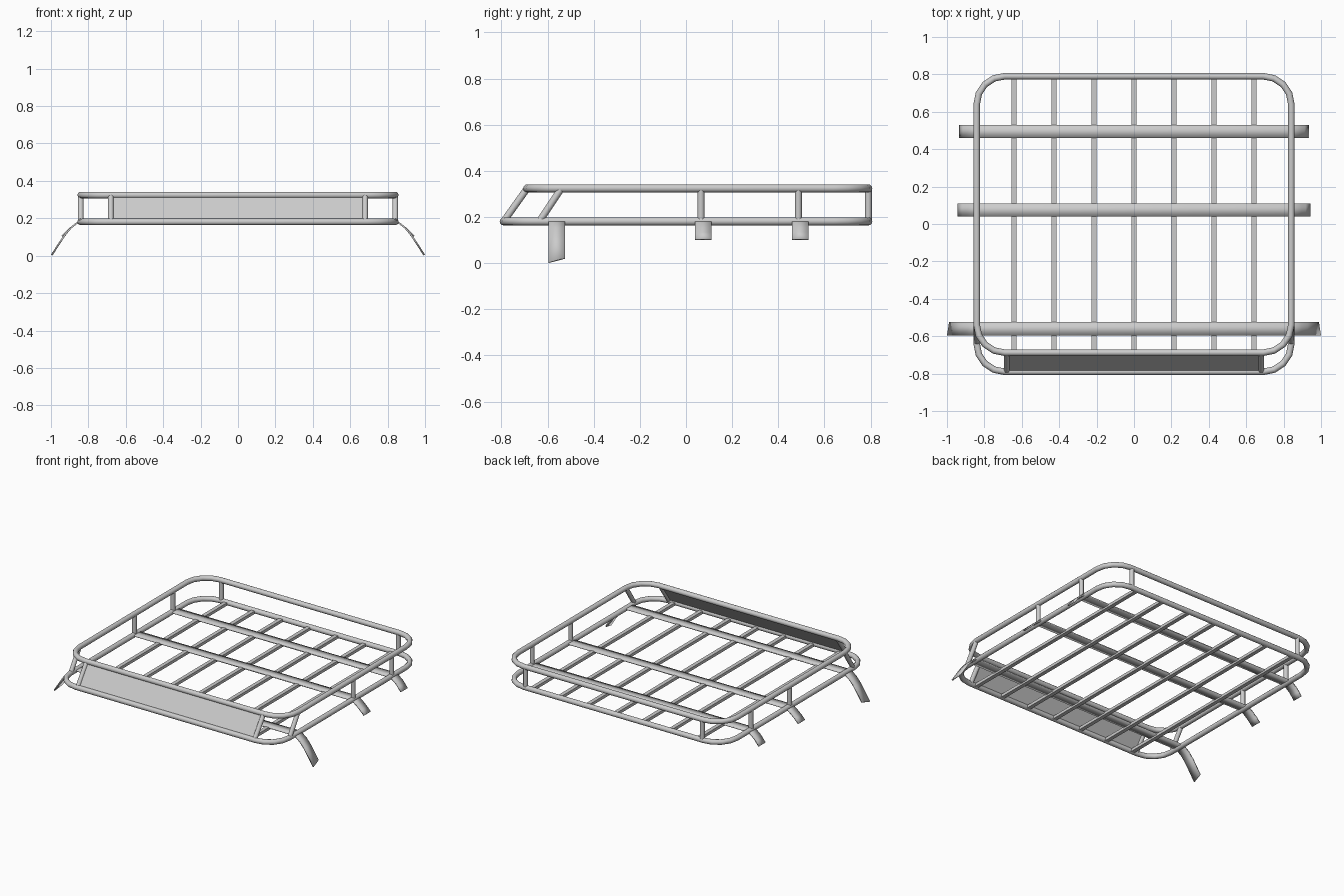
import bpy, bmesh, math

if "Cube" in bpy.data.objects:
    bpy.data.objects.remove(bpy.data.objects["Cube"])

R = 0.0175                      # rail tube radius
HX, HY = 0.841, 0.79            # rail half sizes (tube centre)
Z0, Z1 = 0.181, 0.324           # lower and upper rail heights
FRONT_TOP = -0.688              # upper rail front edge
CORNER = 0.15


def finish(name, bm):
    bmesh.ops.recalc_face_normals(bm, faces=bm.faces)
    me = bpy.data.meshes.new(name)
    bm.to_mesh(me)
    bm.free()
    ob = bpy.data.objects.new(name, me)
    bpy.context.collection.objects.link(ob)
    return ob


def smooth(ob, deg=40):
    bpy.ops.object.select_all(action='DESELECT')
    ob.select_set(True)
    bpy.context.view_layer.objects.active = ob
    bpy.ops.object.shade_smooth_by_angle(angle=math.radians(deg))


def tube(name, pts, r, cyclic=False):
    cu = bpy.data.curves.new(name, 'CURVE')
    cu.dimensions = '3D'
    cu.bevel_depth = r
    cu.bevel_resolution = 4
    cu.use_fill_caps = not cyclic
    sp = cu.splines.new('POLY')
    sp.points.add(len(pts) - 1)
    for p, co in zip(sp.points, pts):
        p.co = (*co, 1)
    sp.use_cyclic_u = cyclic
    ob = bpy.data.objects.new(name, cu)
    bpy.context.collection.objects.link(ob)
    bpy.ops.object.select_all(action='DESELECT')
    ob.select_set(True)
    bpy.context.view_layer.objects.active = ob
    bpy.ops.object.convert(target='MESH')
    smooth(bpy.context.view_layer.objects.active)


def rail(name, front, z):
    pts, n = [], 4
    centres = [(HX - CORNER, HY - CORNER), (-HX + CORNER, HY - CORNER),
               (-HX + CORNER, front + CORNER), (HX - CORNER, front + CORNER)]
    for q, (cx, cy) in enumerate(centres):
        for i in range(n + 1):
            a = math.pi / 2 * (q + i / n)
            pts.append((cx + CORNER * math.cos(a), cy + CORNER * math.sin(a), z))
    tube(name, pts, R, True)


def box(name, x, y, z, sx, sy, sz):
    bm = bmesh.new()
    bmesh.ops.create_cube(bm, size=1)
    for v in bm.verts:
        v.co = (x + v.co.x * sx, y + v.co.y * sy, z + v.co.z * sz)
    return finish(name, bm)


# Basket rails
rail("lower_rail", -HY, Z0)
rail("upper_rail", FRONT_TOP, Z1)

# Upright and slanted posts
for s, side in ((-1, "left"), (1, "right")):
    x = s * HX
    for i, y in enumerate((0.065, 0.487)):
        tube(f"{side}_post_{i}", [(x, y, Z0), (x, y, Z1)], 0.015)
    tube(f"{side}_slanted_post", [(x, -0.635, Z0), (x, -0.54, Z1)], 0.015)
    tube(f"{side}_back_post", [(s * 0.68, HY, Z0), (s * 0.68, HY, Z1)], 0.015)
    tube(f"{side}_front_post", [(s * 0.68, -HY, Z0), (s * 0.68, FRONT_TOP, Z1)], 0.015)

# Wind deflector panel
bm = bmesh.new()
low = [bm.verts.new((s * 0.68, -HY, Z0)) for s in (-1, 1)]
top = [bm.verts.new((s * 0.68, FRONT_TOP, Z1)) for s in (1, -1)]
bm.faces.new(low + top)
panel = finish("front_panel", bm)
m = panel.modifiers.new("thickness", 'SOLIDIFY')
m.thickness, m.offset = 0.006, 0

# Lengthwise floor bars
for i in range(-3, 4):
    box(f"floor_bar_{i + 3}", i * 0.2135, 0, 0.177, 0.027, 2 * HY, 0.02)


# Cross straps with bent mounting feet
def strap(name, y, half):
    # each half profile entry: x, z, extra (dx, dz) at the back edge
    prof = [(-x, z, -dx, dz) for x, z, dx, dz in reversed(half)] + half
    bm = bmesh.new()
    rows = [(bm.verts.new((x, y - 0.035, z)), bm.verts.new((x + dx, y + 0.035, z + dz)))
            for x, z, dx, dz in prof]
    for a, b in zip(rows, rows[1:]):
        bm.faces.new((a[0], b[0], b[1], a[1]))
    ob = finish(name, bm)
    m = ob.modifiers.new("thickness", 'SOLIDIFY')
    m.thickness, m.offset = 0.009, 0
    smooth(ob, 30)


bend = [(0.835, 0.184, 0, 0), (0.865, 0.172, 0, 0), (0.893, 0.15, 0, 0)]
strap("front_strap", -0.56, bend + [(0.925, 0.112, 0, 0), (0.996, 0.003, -0.011, 0.018)])
strap("middle_strap", 0.075, bend + [(0.915, 0.13, 0, 0), (0.941, 0.103, 0, 0)])
strap("rear_strap", 0.495, bend + [(0.91, 0.13, 0, 0), (0.931, 0.103, 0, 0)])
